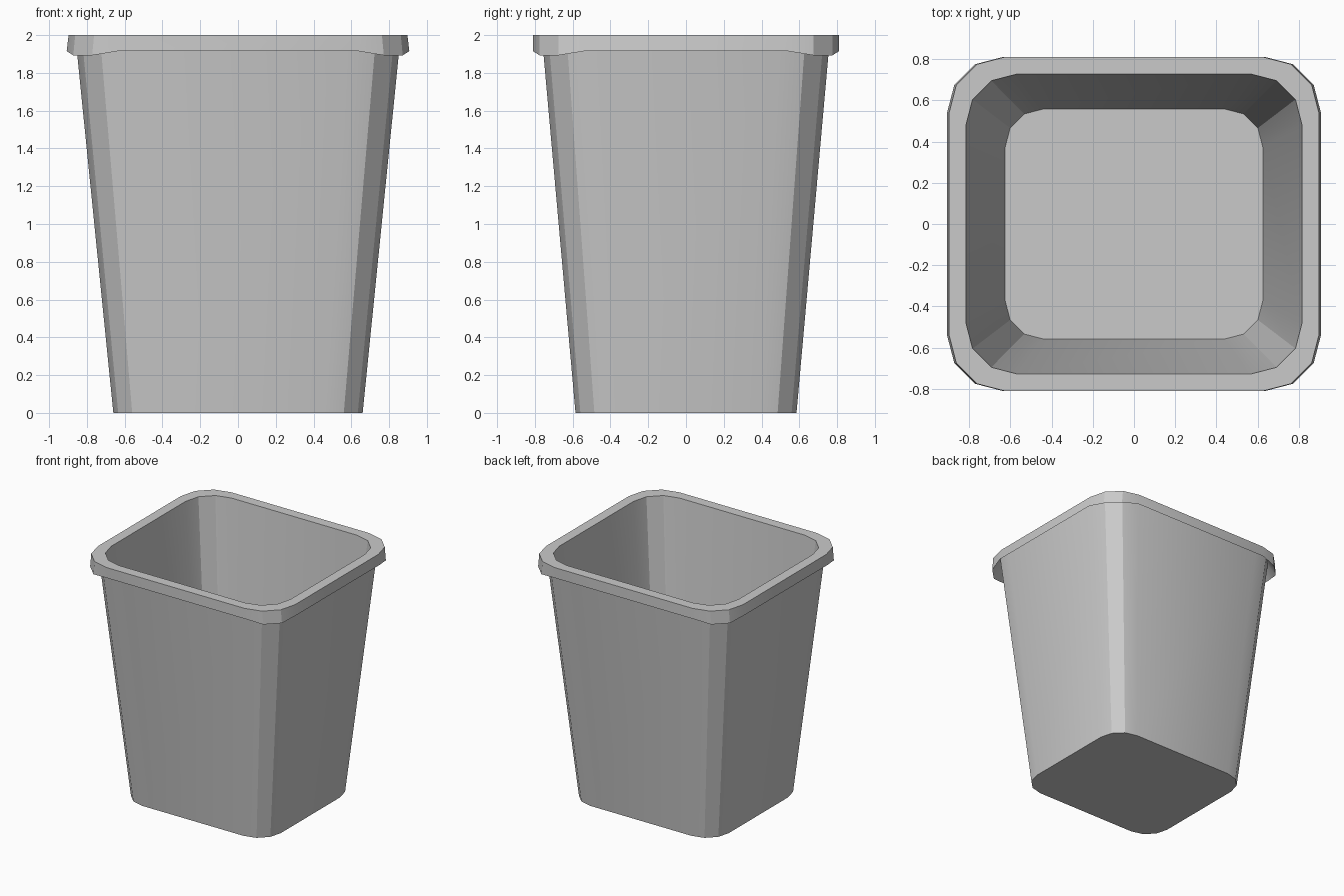
import bpy
import bmesh
import math

cube = bpy.data.objects.get("Cube")
if cube:
    bpy.data.objects.remove(cube, do_unlink=True)

# Plain grey plastic
grey = bpy.data.materials.new("grey plastic")
grey.use_nodes = True
colour = (0.59, 0.59, 0.59, 1)
grey.diffuse_color = colour
grey.node_tree.nodes["Principled BSDF"].inputs["Base Color"].default_value = colour


def ring(bm, half_x, half_y, corner, z, dip=0.0):
    """Rounded rectangle with three facets per corner; the corner middles can dip."""
    near, far = corner * 0.13, corner * 0.5
    quarter = [(half_x, half_y - corner, z), (half_x - near, half_y - far, z - dip),
               (half_x - far, half_y - near, z - dip), (half_x - corner, half_y, z)]
    points = []
    for sx, sy in ((1, 1), (-1, 1), (-1, -1), (1, -1)):
        part = [(sx * x, sy * y, h) for x, y, h in quarter]
        points += part if sx * sy > 0 else part[::-1]
    return [bm.verts.new(p) for p in points]


# One continuous skin: outer wall, hollow under the rim, rim skirt, lip, inner wall
bm = bmesh.new()
rings = [
    ring(bm, 0.66, 0.585, 0.20, 0),
    ring(bm, 0.86, 0.762, 0.26, 1.985),
    ring(bm, 0.907, 0.81, 0.27, 1.915, 0.022),
    ring(bm, 0.897, 0.81, 0.27, 2),
    ring(bm, 0.815, 0.727, 0.245, 2),
    ring(bm, 0.625, 0.558, 0.185, 0.08),
]
for low, high in zip(rings, rings[1:]):
    for i in range(len(low)):
        j = (i + 1) % len(low)
        bm.faces.new((low[i], low[j], high[j], high[i]))

# Underside and inner floor
bm.faces.new(rings[0][::-1])
bm.faces.new(rings[-1])
bmesh.ops.recalc_face_normals(bm, faces=bm.faces)

mesh = bpy.data.meshes.new("waste_bin")
bm.to_mesh(mesh)
bm.free()
mesh.materials.append(grey)
waste_bin = bpy.data.objects.new("waste_bin", mesh)
bpy.context.collection.objects.link(waste_bin)

bpy.ops.object.select_all(action="DESELECT")
waste_bin.select_set(True)
bpy.context.view_layer.objects.active = waste_bin
bpy.ops.object.shade_smooth_by_angle(angle=math.radians(25))
